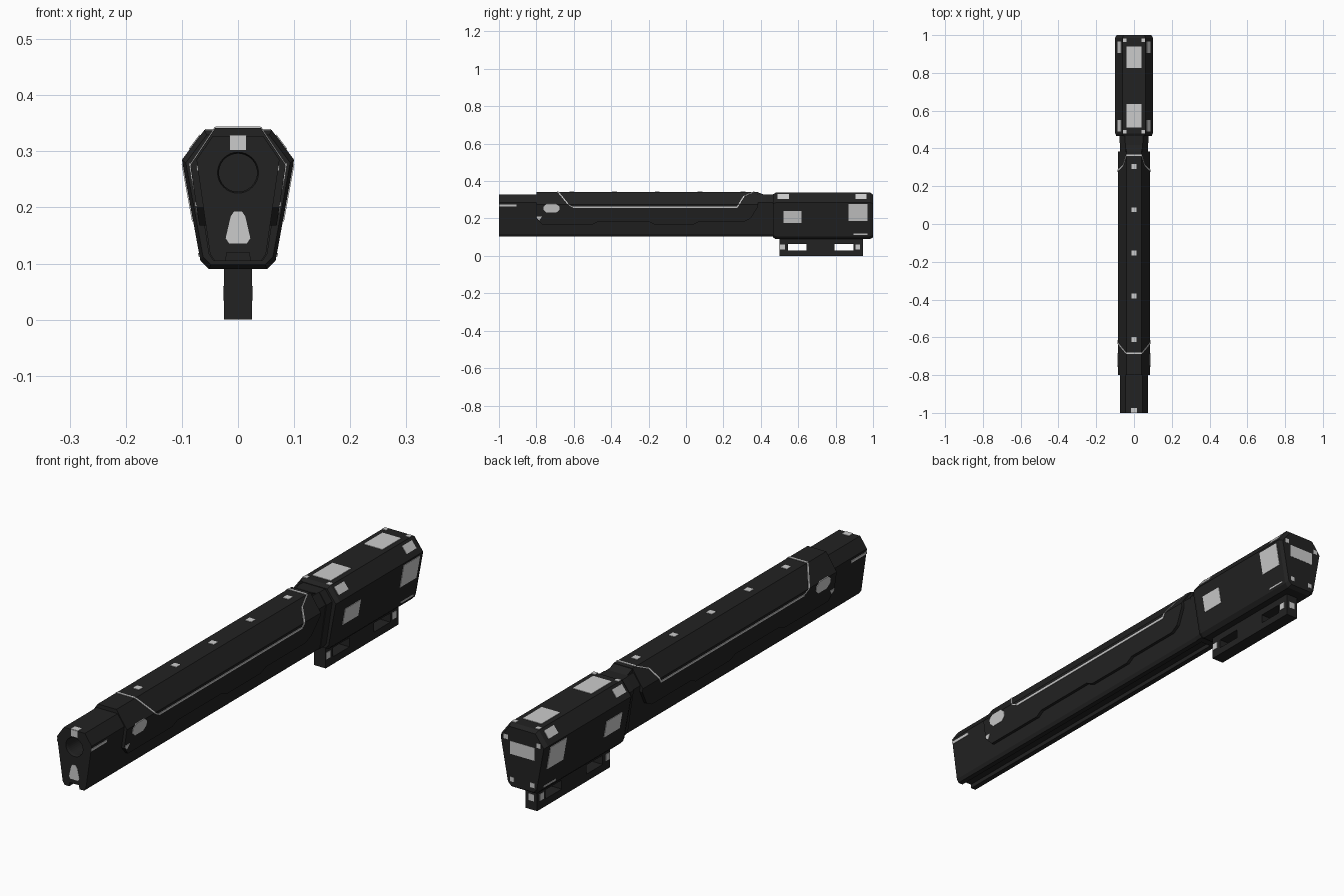
import bpy, bmesh, math
from mathutils import Vector

if "Cube" in bpy.data.objects:
    bpy.data.objects.remove(bpy.data.objects["Cube"])


def material(name, value):
    m = bpy.data.materials.new(name)
    m.use_nodes = True
    colour = (value, value, value, 1)
    m.diffuse_color = colour
    bsdf = next(n for n in m.node_tree.nodes if n.type == "BSDF_PRINCIPLED")
    bsdf.inputs["Base Color"].default_value = colour
    bsdf.inputs["Roughness"].default_value = 0.6
    return m


BODY = material("charcoal metal", 0.016)
LIGHT = material("pale grey panel", 0.6)


def finish(name, bm, mat):
    bmesh.ops.recalc_face_normals(bm, faces=bm.faces)
    mesh = bpy.data.meshes.new(name)
    bm.to_mesh(mesh)
    bm.free()
    mesh.materials.append(mat)
    ob = bpy.data.objects.new(name, mesh)
    bpy.context.collection.objects.link(ob)
    return ob


def loft(name, rings, mat=BODY):
    """Skin a list of closed point rings and cap both ends."""
    bm = bmesh.new()
    rows = [[bm.verts.new(p) for p in ring] for ring in rings]
    n = len(rows[0])
    for a, b in zip(rows, rows[1:]):
        for i in range(n):
            j = (i + 1) % n
            bm.faces.new((a[i], a[j], b[j], b[i]))
    bm.faces.new(rows[0])
    bm.faces.new(rows[-1])
    return finish(name, bm, mat)


def section(half, y, scale=1.0, centre=0.21):
    """Full cross-section from its +x half, listed top to bottom."""
    pts = half + [(-x, z) for x, z in reversed(half)]
    return [(x * scale, y, centre + (z - centre) * scale) for x, z in pts]


def box(name, lo, hi, mat=BODY):
    (x0, y0, z0), (x1, y1, z1) = lo, hi
    return loft(name, [[(x0, y, z0), (x1, y, z0), (x1, y, z1), (x0, y, z1)] for y in (y0, y1)], mat)


def cut(target, cutters):
    """Subtract the cutters and remove them."""
    for c in cutters:
        mod = target.modifiers.new("cut", "BOOLEAN")
        mod.object, mod.operation, mod.solver = c, "DIFFERENCE", "EXACT"
    deps = bpy.context.evaluated_depsgraph_get()
    mesh = bpy.data.meshes.new_from_object(target.evaluated_get(deps))
    target.modifiers.clear()
    target.data = mesh
    for c in cutters:
        bpy.data.objects.remove(c)


def plate(name, pts, normal, mat=LIGHT, t=0.002):
    n = Vector(normal).normalized() * t
    return loft(name, [[Vector(p) - n for p in pts], [Vector(p) + n for p in pts]], mat)


def facet_plates(name, upper, lower, yz):
    """Matching plates on a sloped facet of the left and right sides."""
    (xa, za), (xb, zb) = upper, lower
    for side, s in (("left", 1), ("right", -1)):
        pts = [(s * (xa + (xb - xa) * (za - z) / (za - zb)), y, z) for y, z in yz]
        plate(f"{side}_{name}", pts, (s * (za - zb), 0, xb - xa))


def rect(a0, a1, b0, b1):
    return [(a0, b0), (a1, b0), (a1, b1), (a0, b1)]


# Barrel with a bore and a groove underneath
barrel_half = [(0.045, 0.327), (0.074, 0.285), (0.05, 0.118), (0.042, 0.105), (0.022, 0.105), (0.02, 0.12)]
barrel = loft("barrel", [section(barrel_half, y) for y in (-1, 0.48)])
bore = loft("bore_cutter", [
    [(r * math.cos(a * math.tau / 32), y, 0.262 + r * math.sin(a * math.tau / 32)) for a in range(32)]
    for y, r in ((-1.01, 0.039), (-0.99, 0.034), (-0.88, 0.034))])
cut(barrel, [bore])

# Shroud with a stepped lower edge
TOP, CREST, FOOT = (0.04, 0.342), (0.085, 0.275), (0.0595, 0.105)


def shroud_ring(y, low):
    return section([TOP, CREST, (CREST[0] - 0.15 * (CREST[1] - low), low)], y)


steps = [(-0.8, 0.2), (-0.77, 0.168), (-0.5, 0.168), (-0.47, 0.183), (-0.2, 0.183), (-0.17, 0.168),
         (0.04, 0.168), (0.07, 0.183), (0.31, 0.183), (0.345, 0.2), (0.385, 0.262)]
loft("shroud", [shroud_ring(y, low) for y, low in steps])
loft("shroud_rear_slope", [section([(0.04, z), (0.04, 0.3)], y) for y, z in ((0.38, 0.342), (0.42, 0.326))])
collar = [(x * 1.05, z) for x, z in barrel_half[:4]]
loft("neck_collar", [section(collar, y) for y in (0.43, 0.475)])

# Rear block with chamfered ends
block_top, block_side, block_low = (0.06, 0.338), (0.1, 0.285), (0.067, 0.105)
block_half = [block_top, block_side, block_low, (0.052, 0.09)]
loft("rear_block", [section(block_half, y, s) for y, s in
                    ((0.465, 0.93), (0.48, 1), (0.985, 1), (1, 0.92))])

# Mounting rail with two slots
rail = box("mounting_rail", (-0.025, 0.5, 0), (0.025, 0.945, 0.1))
cut(rail, [box("slot_cutter", (-0.1, a, 0.028), (0.1, b, 0.063)) for a, b in ((0.545, 0.645), (0.795, 0.895))])
for y in (0.515, 0.918):
    for s in (-1, 1):
        plate("rail_mark", [(s * 0.025, p, q) for p, q in rect(y - 0.013, y + 0.013, 0.034, 0.06)], (s, 0, 0))
for y, d in ((0.5, -1), (0.945, 1)):
    plate("rail_end_mark", [(x, y, z) for x, z in rect(-0.012, 0.012, 0.034, 0.06)], (0, d, 0), t=0.001) if d > 0 else None

# Pale stripe framing the top cover


def stripe(name, upper, lower, a, b, w=0.008):
    """Thin band between two (y, z) points; wide in y when steep, in z when flat."""
    steep = abs(a[1] - b[1]) > 0.001
    dy, dz = (w / 2, 0) if steep else (0, w / 2)
    facet_plates(name, upper, lower, [(a[0] - dy, a[1] - dz), (b[0] - dy, b[1] - dz),
                                      (b[0] + dy, b[1] + dz), (a[0] + dy, a[1] + dz)])


stripe("side_stripe", CREST, FOOT, (-0.603, 0.26), (0.273, 0.26))
stripe("front_stripe_low", CREST, FOOT, (-0.603, 0.26), (-0.63, 0.275))
stripe("front_stripe", TOP, CREST, (-0.63, 0.275), (-0.685, 0.342))
stripe("rear_stripe_low", CREST, FOOT, (0.273, 0.26), (0.283, 0.275))
stripe("rear_stripe_mid", TOP, CREST, (0.283, 0.275), (0.31, 0.318))
stripe("rear_stripe_high", TOP, CREST, (0.31, 0.318), (0.363, 0.342))


def top_plate(name, x0, x1, y0, y1, z):
    plate(name, [(x, y, z) for x, y in rect(x0, x1, y0, y1)], (0, 0, 1))


for y in (-0.685, 0.363):
    top_plate("top_stripe", -0.04, 0.04, y - 0.004, y + 0.004, TOP[1])

# Row of small marks along the shroud
for i in range(5):
    y = -0.611 + i * 0.2288
    top_plate("shroud_mark", -0.013, 0.013, y - 0.013, y + 0.013, TOP[1])

# Side marks near the front
facet_plates("oval_badge", CREST, FOOT, [(-0.72 + u * 0.043, 0.255 + v * 0.024) for u, v in
             ((-1, -0.35), (-0.6, -1), (0.6, -1), (1, -0.35), (1, 0.35), (0.6, 1), (-0.6, 1), (-1, 0.35))])
facet_plates("corner_mark", CREST, FOOT, [(-0.798, 0.202), (-0.785, 0.19), (-0.77, 0.21), (-0.798, 0.21)])
facet_plates("barrel_line", barrel_half[1], barrel_half[2], rect(-1, -0.905, 0.265, 0.275))

# Muzzle marks
plate("muzzle_sight", [(x, -1, z) for x, z in rect(-0.014, 0.014, 0.302, 0.327)], (0, -1, 0), t=0.001)
top_plate("muzzle_top_mark", -0.015, 0.015, -1, -0.975, 0.327)
drop = [(0.016, 0.136), (0.022, 0.145), (0.013, 0.184), (0.007, 0.193)]
plate("muzzle_drop", [(x, -1, z) for x, z in drop + [(-x, z) for x, z in reversed(drop)]], (0, -1, 0), t=0.001)

# Rear block panels
for y0, y1 in ((0.51, 0.635), (0.825, 0.94)):
    top_plate("block_top_panel", -0.04, 0.04, y0, y1, block_top[1])
for y in (0.488, 0.973):
    for x in (-0.05, 0.05):
        top_plate("block_top_dot", x - 0.009, x + 0.009, y - 0.009, y + 0.009, block_top[1])
for y0, y1 in ((0.49, 0.55), (0.905, 0.965)):
    facet_plates("block_shoulder_panel", block_top, block_side, rect(y0, y1, 0.303, 0.329))
facet_plates("block_front_panel", block_side, block_low, rect(0.522, 0.618, 0.175, 0.24))
facet_plates("block_rear_panel", block_side, block_low, rect(0.87, 0.97, 0.187, 0.277))
facet_plates("block_low_line", block_side, block_low, rect(0.895, 0.97, 0.113, 0.119))


def back_plate(name, x, z, w, h):
    plate(name, [(p, 1, q) for p, q in rect(x - w, x + w, z - h, z + h)], (0, 1, 0), t=0.001)


back_plate("back_panel", 0, 0.248, 0.053, 0.025)
for s in (-1, 1):
    back_plate("back_top_dot", s * 0.07, 0.285, 0.009, 0.009)
    back_plate("back_low_dot", s * 0.043, 0.126, 0.009, 0.009)
